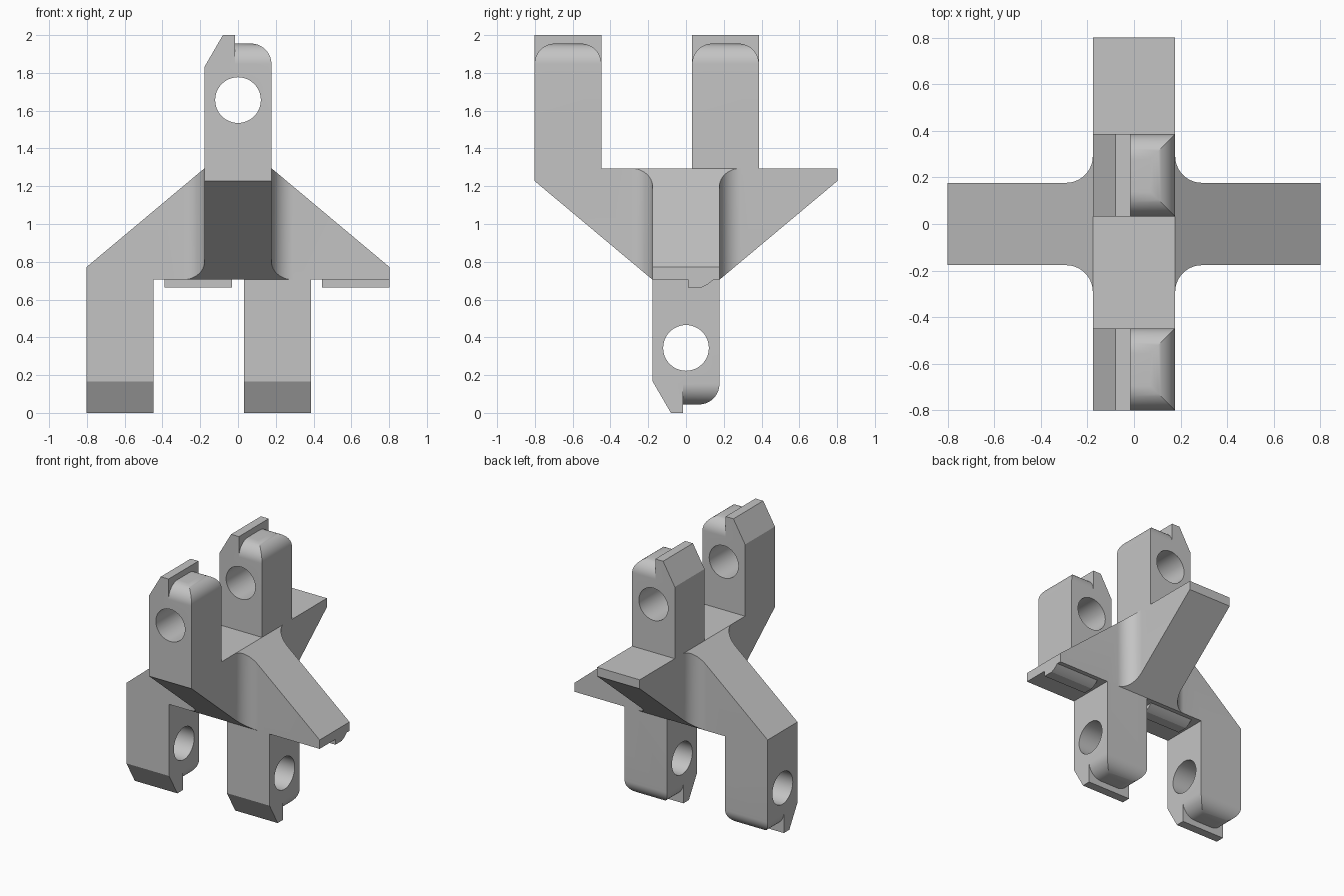
import bpy, bmesh, math
from mathutils import Matrix

cube = bpy.data.objects.get("Cube")
if cube:
    bpy.data.objects.remove(cube, do_unlink=True)

END, HALF, DECK, TIP = 0.802, 0.177, 1.295, 1.228
FILLET, ROUND, CROWN = 0.115, 0.108, 1.955

grey = bpy.data.materials.new("mid_grey")
grey.use_nodes = True
colour = (0.55, 0.55, 0.55, 1)
grey.diffuse_color = colour
grey.node_tree.nodes["Principled BSDF"].inputs["Base Color"].default_value = colour


def prism(name, outline, axis, lo, hi):
    """Extrude a 2D outline along one axis."""
    place = {"x": lambda u, v, t: (t, u, v),
             "y": lambda u, v, t: (u, t, v),
             "z": lambda u, v, t: (u, v, t)}[axis]
    bm = bmesh.new()
    rings = [[bm.verts.new(place(u, v, t)) for u, v in outline] for t in (lo, hi)]
    for ring in rings:
        bm.faces.new(ring)
    n = len(outline)
    for i in range(n):
        j = (i + 1) % n
        bm.faces.new((rings[0][i], rings[0][j], rings[1][j], rings[1][i]))
    bmesh.ops.recalc_face_normals(bm, faces=bm.faces)
    mesh = bpy.data.meshes.new(name)
    bm.to_mesh(mesh)
    bm.free()
    mesh.materials.append(grey)
    obj = bpy.data.objects.new(name, mesh)
    bpy.context.scene.collection.objects.link(obj)
    return obj


def combine(base, other, operation):
    """Apply a boolean to base and discard the other solid."""
    mod = base.modifiers.new("cut", "BOOLEAN")
    mod.operation, mod.object, mod.solver = operation, other, "EXACT"
    graph = bpy.context.evaluated_depsgraph_get()
    graph.update()
    result = bpy.data.meshes.new_from_object(base.evaluated_get(graph))
    base.modifiers.clear()
    base.data = result
    bpy.data.objects.remove(other, do_unlink=True)
    return base


def arc(cx, cy, r, start, end, steps=14):
    return [(cx + r * math.cos(math.radians(start + (end - start) * i / steps)),
             cy + r * math.sin(math.radians(start + (end - start) * i / steps)))
            for i in range(steps + 1)]


def post(name, lo, hi):
    """Upright lug: bevelled blade on one side, rounded block on the other."""
    base = DECK - 0.04
    top = CROWN - ROUND
    blade = prism(name, [(-HALF, base), (-0.015, base), (-0.015, 2),
                         (-0.08, 2), (-HALF, 1.833)], "y", lo, hi)
    block = prism("block", [(-0.1, base), (HALF, base)]
                  + arc(HALF - ROUND, top, ROUND, 0, 90)
                  + [(-0.1, CROWN)], "y", lo, hi)
    ends = prism("ends", [(lo, base), (hi, base)]
                 + arc(hi - ROUND, top, ROUND, 0, 90)
                 + arc(lo + ROUND, top, ROUND, 90, 180), "x", -1, 1)
    combine(block, ends, "INTERSECT")
    combine(blade, block, "UNION")
    hole = prism("hole", arc(0, 1.656, 0.121, 0, 360, 48)[:-1], "y", lo - 1, hi + 1)
    return combine(blade, hole, "DIFFERENCE")


# Cross-shaped hub: filleted plan trimmed by two sloped side profiles
corner = HALF + FILLET
plan = []
for k in range(4):
    quarter = [(END, -HALF), (END, HALF)] + arc(corner, corner, FILLET, 270, 180)
    c, s = ((1, 0), (0, 1), (-1, 0), (0, -1))[k]
    plan += [(c * x - s * y, s * x + c * y) for x, y in quarter]
bracket = prism("cross_bracket", plan, "z", 0.5, 1.5)
slope = [(-END, 2 - DECK), (END, 2 - DECK), (END, 2 - TIP),
         (HALF, DECK), (-HALF, DECK), (-END, 2 - TIP)]
combine(bracket, prism("roof", slope, "y", -1, 1), "INTERSECT")
combine(bracket, prism("keel", [(u, 2 - v) for u, v in slope], "x", -1, 1), "INTERSECT")

# Two lugs above, and the same pair turned over to form the legs
turn_over = Matrix(((0, 1, 0, 0), (1, 0, 0, 0), (0, 0, -1, 2), (0, 0, 0, 1)))
for lo, hi in ((-END, -0.448), (0.032, 0.386)):
    combine(bracket, post("lug", lo, hi), "UNION")
    leg = post("leg", lo, hi)
    leg.data.transform(turn_over)
    combine(bracket, leg, "UNION")

# Locating rails beneath the arms
rail = [(0.01, 0.73), (0.01, 0.665), (0.085, 0.665), (0.115, 0.68),
        (0.145, 0.705), (0.145, 0.73)]
for lo, hi in ((-0.388, -0.032), (0.446, END)):
    combine(bracket, prism("rail", rail, "x", lo, hi), "UNION")

# Smooth the fillets and holes, keep the corners sharp
bpy.ops.object.select_all(action="DESELECT")
bracket.select_set(True)
bpy.context.view_layer.objects.active = bracket
bpy.ops.object.shade_smooth_by_angle(angle=math.radians(25))
